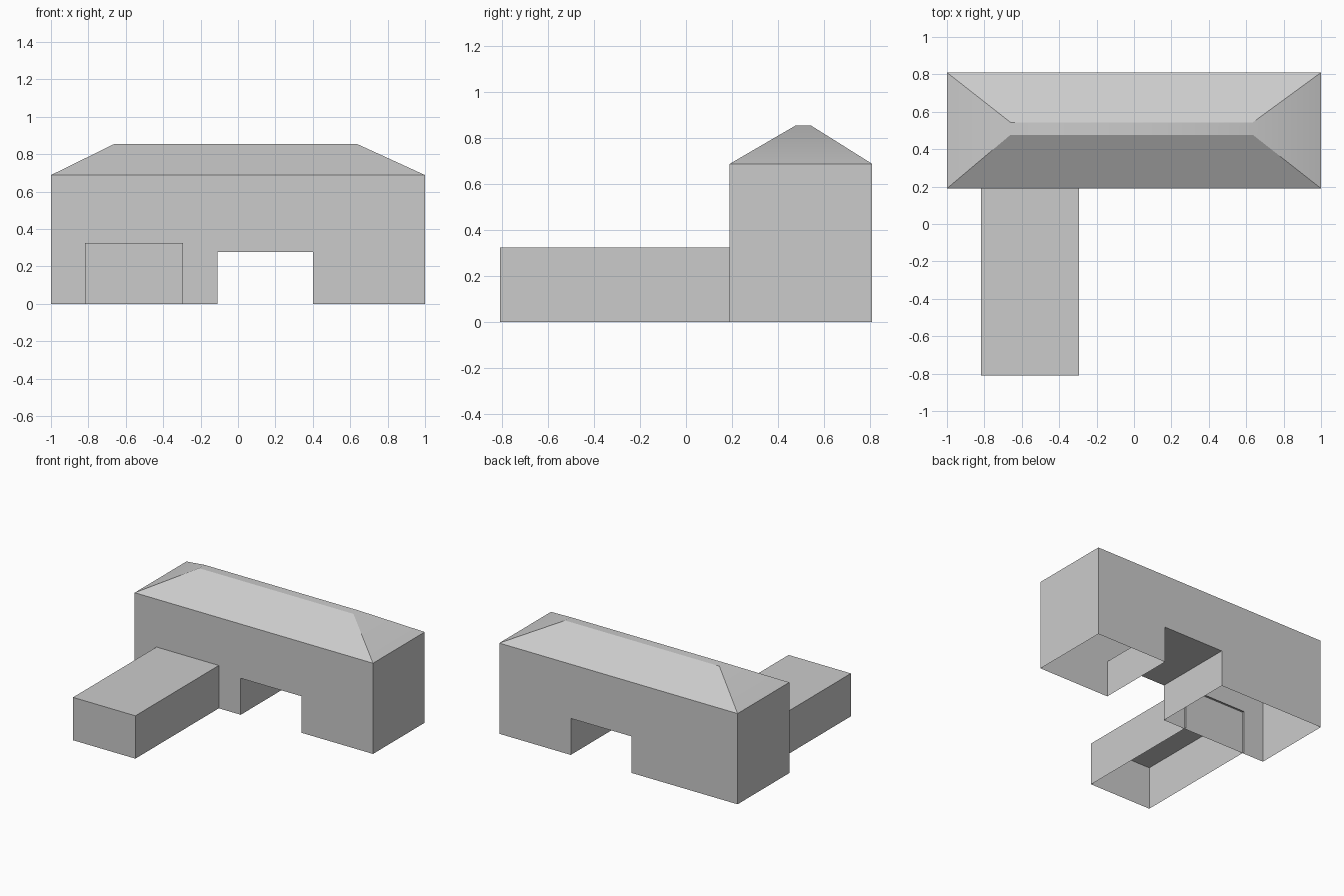
import bpy
import bmesh

cube = bpy.data.objects.get("Cube")
if cube:
    bpy.data.objects.remove(cube, do_unlink=True)

grey = bpy.data.materials.new("plain_grey")
grey.use_nodes = True
colour = (0.6, 0.6, 0.6, 1)
grey.diffuse_color = colour
grey.node_tree.nodes["Principled BSDF"].inputs["Base Color"].default_value = colour

FRONT, BACK, EAVES, RIDGE = 0.19, 0.81, 0.688, 0.855


def finish(name, bm):
    bmesh.ops.recalc_face_normals(bm, faces=bm.faces)
    mesh = bpy.data.meshes.new(name)
    bm.to_mesh(mesh)
    bm.free()
    mesh.materials.append(grey)
    obj = bpy.data.objects.new(name, mesh)
    bpy.context.collection.objects.link(obj)
    return obj


def shell(name, outline, y0, y1, open_heights, back_wall=True):
    """Extrude an x-z outline along y, leaving level sides at open_heights open."""
    bm = bmesh.new()
    near = [bm.verts.new((x, y0, z)) for x, z in outline]
    far = [bm.verts.new((x, y1, z)) for x, z in outline]
    bm.faces.new(near)
    if back_wall:
        bm.faces.new(far[::-1])
    for i, (x, z) in enumerate(outline):
        j = (i + 1) % len(outline)
        if z == outline[j][1] and z in open_heights:
            continue
        bm.faces.new((near[j], near[i], far[i], far[j]))
    return finish(name, bm)


# Main hall: open underneath, with a passage through it, closed by the roof
shell("main_hall",
      [(-1, 0), (-0.11, 0), (-0.11, 0.277), (0.4, 0.277), (0.4, 0),
       (1, 0), (1, EAVES), (-1, EAVES)],
      FRONT, BACK, (0, EAVES))

# Low front wing, its open end tucked just inside the hall wall
shell("front_wing",
      [(-0.817, 0), (-0.294, 0), (-0.294, 0.325), (-0.817, 0.325)],
      -0.81, FRONT + 0.015, (0,), back_wall=False)

# Hipped roof with a narrow flat ridge
bm = bmesh.new()


def ring(x0, x1, y0, y1, z):
    return [bm.verts.new(p) for p in ((x0, y0, z), (x1, y0, z), (x1, y1, z), (x0, y1, z))]


eaves = ring(-1, 1, FRONT, BACK, EAVES)
ridge = ring(-0.66, 0.635, 0.477, 0.543, RIDGE)
bm.faces.new(ridge)
for i in range(4):
    j = (i + 1) % 4
    bm.faces.new((eaves[i], eaves[j], ridge[j], ridge[i]))
roof = finish("hipped_roof", bm)

# Soften only the shallow hip-to-ridge edges
bpy.ops.object.select_all(action='DESELECT')
roof.select_set(True)
bpy.context.view_layer.objects.active = roof
bpy.ops.object.shade_smooth_by_angle(angle=0.5236)
